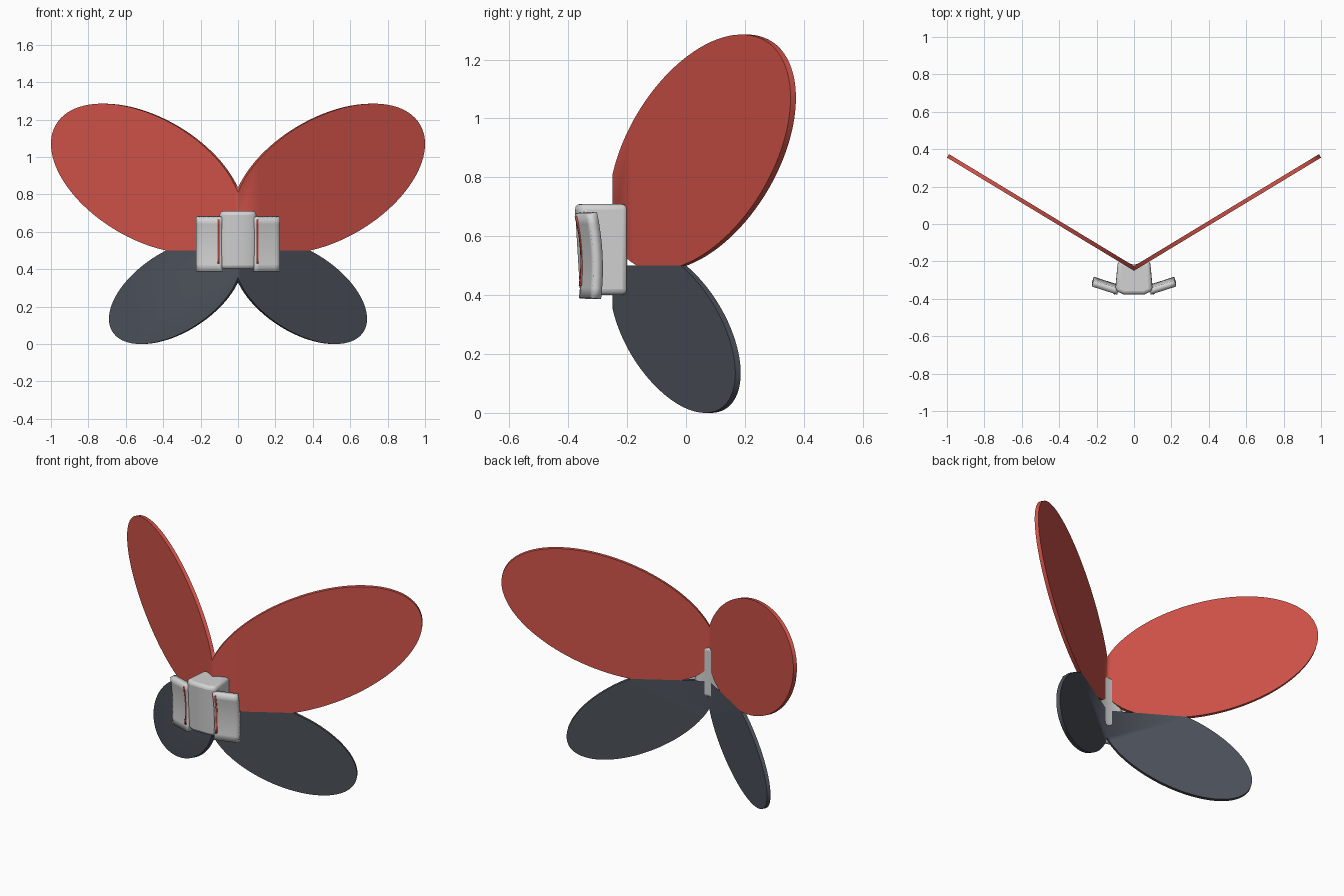
import bpy
import bmesh
from math import sin, cos, tau, sqrt
from mathutils import Vector

cube = bpy.data.objects.get("Cube")
if cube:
    bpy.data.objects.remove(cube, do_unlink=True)


def material(name, color):
    mat = bpy.data.materials.new(name)
    mat.use_nodes = True
    mat.diffuse_color = (*color, 1)
    mat.node_tree.nodes["Principled BSDF"].inputs["Base Color"].default_value = (*color, 1)
    return mat


RED = material("wing red", (0.65, 0.088, 0.068))
SLATE = material("slate grey", (0.072, 0.082, 0.102))
PALE = material("pale grey", (0.65, 0.65, 0.65))


def finish(bm, name, mat):
    bmesh.ops.recalc_face_normals(bm, faces=bm.faces)
    mesh = bpy.data.meshes.new(name)
    bm.to_mesh(mesh)
    bm.free()
    mesh.materials.append(mat)
    obj = bpy.data.objects.new(name, mesh)
    bpy.context.collection.objects.link(obj)
    return obj


def mirror(obj):
    mod = obj.modifiers.new("Mirror", 'MIRROR')
    mod.use_axis[0] = True


def shade(obj):
    bpy.ops.object.select_all(action='DESELECT')
    obj.select_set(True)
    bpy.context.view_layer.objects.active = obj
    bpy.ops.object.shade_smooth_by_angle(angle=0.6)


SLOPE = 0.605      # backward sweep of the wings
SPLIT = 0.5        # height where upper and lower wings meet


def wing(name, mat, cx, cz, w, h, lean, side):
    """Leaning ellipse plate, trimmed at the centre line and at the split."""
    bm = bmesh.new()
    normal = Vector((SLOPE, -1, 0)).normalized()
    verts = []
    for i in range(96):
        t = tau * i / 96
        x = cx + w * cos(t)
        z = cz + h * (lean * cos(t) + sqrt(1 - lean ** 2) * sin(t))
        verts.append(bm.verts.new(Vector((x, -0.2375 + SLOPE * x, z)) - normal * 0.0107))
    face = bm.faces.new(verts)
    ext = bmesh.ops.extrude_face_region(bm, geom=[face])
    moved = [g for g in ext["geom"] if isinstance(g, bmesh.types.BMVert)]
    bmesh.ops.translate(bm, verts=moved, vec=normal * 0.0214)
    for co, no in (((0, 0, SPLIT), (0, 0, -side)), ((0, 0, 0), (-1, 0, 0))):
        geom = bm.verts[:] + bm.edges[:] + bm.faces[:]
        bmesh.ops.bisect_plane(bm, geom=geom, plane_co=co, plane_no=no, clear_outer=True)
    obj = finish(bm, name, mat)
    mirror(obj)
    shade(obj)


wing("upper_wings", RED, 0.484, 0.885, 0.5105, 0.40, 0.462, 1)
wing("lower_wings", SLATE, 0.333, 0.281, 0.3515, 0.281, -0.52, -1)

# Central pack: rounded body with a bowed front and a shallow V back
bm = bmesh.new()
half = [(0.055, -0.378), (0.1, -0.358), (0.086, -0.195)]
outline = half + [(0, -0.217)] + [(-x, y) for x, y in reversed(half)]
face = bm.faces.new([bm.verts.new((x, y, 0.4)) for x, y in outline])
ext = bmesh.ops.extrude_face_region(bm, geom=[face])
top = [g for g in ext["geom"] if isinstance(g, bmesh.types.BMVert)]
bmesh.ops.translate(bm, verts=top, vec=(0, 0, 0.31))
for v in bm.verts:
    if v.co.y < -0.3:
        v.co.y += 0.06 * (0.71 - v.co.z)
pack = finish(bm, "pack_body", PALE)
bevel = pack.modifiers.new("Bevel", 'BEVEL')
bevel.width = 0.02
bevel.segments = 3
bevel.angle_limit = 0.7
shade(pack)


def flap(name, mat, x0, x1, z0, z1, thickness, shift=0):
    """Curved side plate sweeping outward and back."""
    bm = bmesh.new()
    bmesh.ops.create_grid(bm, x_segments=6, y_segments=8, size=1)
    for v in bm.verts:
        u, s = (v.co.x + 1) / 2, v.co.y
        x = x0 + (x1 - x0) * u
        y = -0.341 + 0.32 * (x - 0.09) - 0.012 * s * s - 0.007 * s + shift
        v.co = (x, y, z0 + (z1 - z0) * (s + 1) / 2)
    obj = finish(bm, name, mat)
    solid = obj.modifiers.new("Solidify", 'SOLIDIFY')
    solid.thickness = thickness
    solid.offset = 0
    mirror(obj)
    shade(obj)


flap("side_flaps", PALE, 0.085, 0.22, 0.388, 0.68, 0.034)
# Thin red seam between the pack and each flap
flap("flap_seams", RED, 0.095, 0.105, 0.43, 0.67, 0.034, -0.004)
